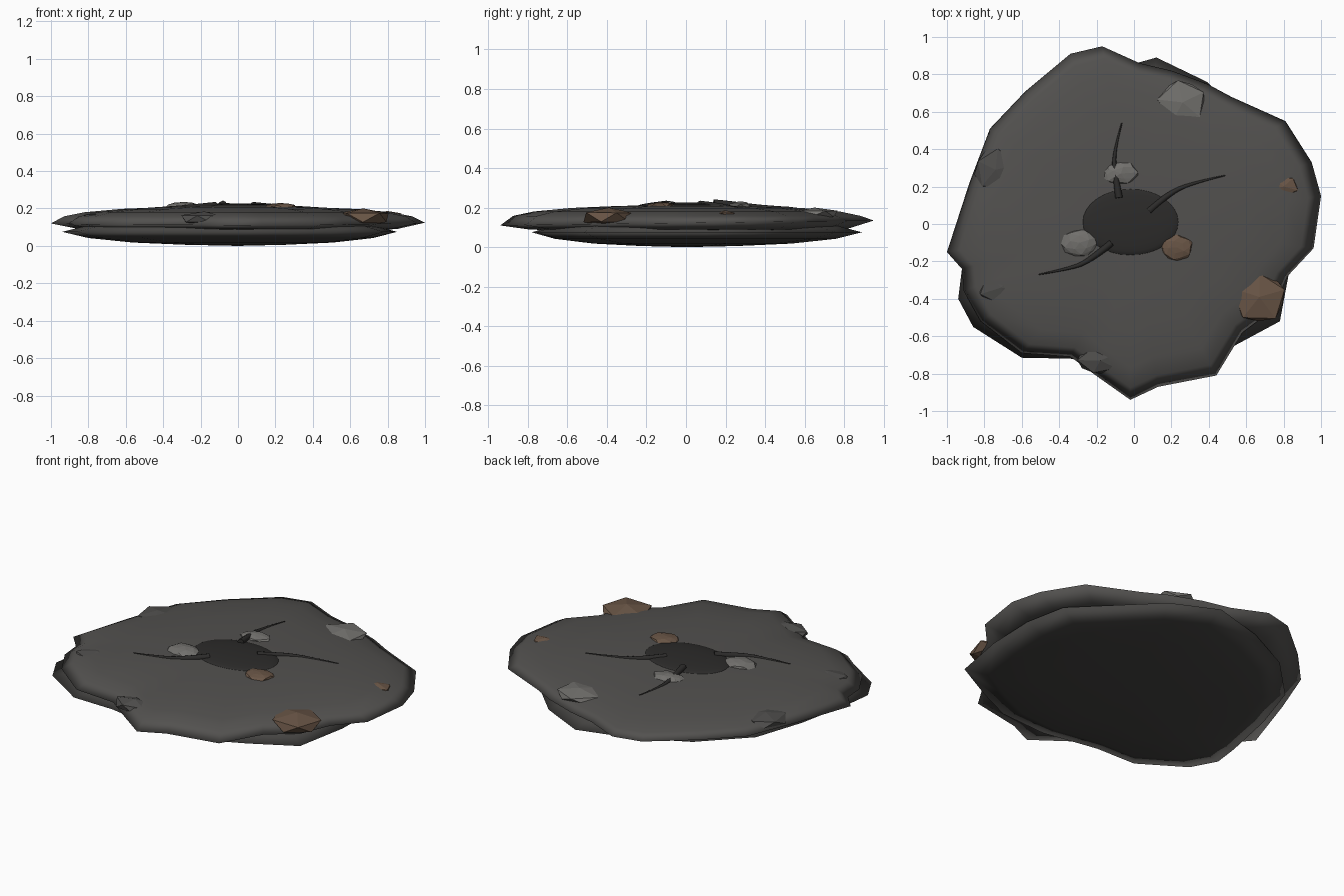
import bpy, bmesh, math, random
from mathutils import Vector

if "Cube" in bpy.data.objects:
    bpy.data.objects.remove(bpy.data.objects["Cube"])

random.seed(4)


def material(name, c):
    m = bpy.data.materials.new(name)
    m.diffuse_color = (*c, 1)
    m.use_nodes = True
    m.node_tree.nodes["Principled BSDF"].inputs["Base Color"].default_value = m.diffuse_color
    return m


SLAB = material("slab_grey", (0.085, 0.082, 0.078))
BASE = material("base_grey", (0.06, 0.058, 0.055))
SCORCH = material("scorch", (0.025, 0.024, 0.023))
LIGHT = material("stone_light", (0.17, 0.165, 0.155))
DARK = material("stone_dark", (0.075, 0.073, 0.07))
BROWN = material("stone_brown", (0.14, 0.09, 0.06))


def finish(bm, name, mat, smooth):
    bmesh.ops.recalc_face_normals(bm, faces=bm.faces)
    for f in bm.faces:
        f.smooth = smooth
    me = bpy.data.meshes.new(name)
    bm.to_mesh(me)
    bm.free()
    ob = bpy.data.objects.new(name, me)
    bpy.context.collection.objects.link(ob)
    me.materials.append(mat)
    return ob


def slab(name, outline, edge_z, top, under, mat):
    """Domed slab: outline scaled into rings (scale, z) above and below the rim."""
    bm = bmesh.new()
    rings = []
    for s, z in top[1:] + [(1, None)] + under[:-1]:
        rings.append([bm.verts.new((x * s, y * s, edge_z(x, y) if z is None else z))
                      for x, y in outline])
    n = len(outline)
    for a, b in zip(rings, rings[1:]):
        for i in range(n):
            j = (i + 1) % n
            bm.faces.new((a[i], a[j], b[j], b[i]))
    for ring, z in ((rings[0], top[0][1]), (rings[-1], under[-1][1])):
        c = bm.verts.new((0, 0, z))
        for i in range(n):
            bm.faces.new((c, ring[i], ring[(i + 1) % n]))
    return finish(bm, name, mat, True)


# Upper slab with ragged rim
upper = [(1, .15), (.96, -.13), (.82, -.28), (.74, -.46), (.58, -.58), (.44, -.81),
         (.13, -.87), (-.02, -.94), (-.19, -.82), (-.34, -.71), (-.6, -.69), (-.82, -.52),
         (-.91, -.36), (-.92, -.24), (-1, -.15), (-.88, .22), (-.77, .51), (-.58, .71),
         (-.34, .91), (-.17, .95), (.03, .86), (.2, .82), (.39, .75), (.52, .68),
         (.81, .55), (.95, .33)]
slab("upper_slab", upper, lambda x, y: 0.122 + 0.013 * y,
     [(0, .212), (.35, .209), (.62, .198), (.82, .18), (.93, .158)],
     [(.85, .09), (.5, .075), (0, .07)], SLAB)

# Lower slab peeking out underneath
lower = [(.85, .1), (.84, -.2), (.78, -.52), (.52, -.66), (.3, -.76), (0, -.78),
         (-.34, -.72), (-.6, -.715), (-.86, -.55), (-.94, -.4), (-.92, -.24), (-.85, .1),
         (-.75, .4), (-.5, .65), (-.2, .8), (.12, .89), (.39, .76), (.65, .5), (.8, .35)]
slab("lower_slab", lower, lambda x, y: 0.075,
     [(0, .15), (.5, .14), (.85, .11)],
     [(.85, .042), (.6, .018), (.3, .006), (0, 0)], BASE)

# Scorched centre disc
bm = bmesh.new()
bmesh.ops.create_uvsphere(bm, u_segments=32, v_segments=12, radius=1)
for v in bm.verts:
    v.co = Vector((-.018 + v.co.x * .26, .01 + v.co.y * .18, .207 + v.co.z * .02))
finish(bm, "centre_disc", SCORCH, True)


# Tapered curved cracks radiating from the disc
def crack(name, pts):
    cu = bpy.data.curves.new(name, 'CURVE')
    cu.dimensions = '3D'
    cu.bevel_depth = 0.02
    cu.bevel_resolution = 2
    cu.use_fill_caps = True
    sp = cu.splines.new('NURBS')
    sp.points.add(len(pts) - 1)
    sp.use_endpoint_u = True
    sp.order_u = 3
    for i, (p, q) in enumerate(zip(sp.points, pts)):
        p.co = (*q, 1)
        p.radius = 1 - 0.85 * i / (len(pts) - 1)
    cu.materials.append(SCORCH)
    bpy.context.collection.objects.link(bpy.data.objects.new(name, cu))


crack("crack_back", [(-.08, .14, .222), (-.1, .26, .215), (-.11, .38, .204), (-.065, .54, .2)])
crack("crack_right", [(.08, .07, .215), (.18, .16, .21), (.31, .22, .205), (.49, .26, .2)])
crack("crack_left", [(-.12, -.1, .215), (-.24, -.2, .208), (-.35, -.24, .204), (-.51, -.27, .199)])


# Faceted stones
def stone(name, loc, size, mat, turn, sub=1):
    bm = bmesh.new()
    bmesh.ops.create_icosphere(bm, subdivisions=sub, radius=1)
    c, s = math.cos(turn), math.sin(turn)
    for v in bm.verts:
        x, y, z = v.co * random.uniform(.92, 1.1)
        v.co = (loc[0] + (x * c - y * s) * size[0],
                loc[1] + (x * s + y * c) * size[1], loc[2] + z * size[2])
    finish(bm, name, mat, False)


stones = [
    ("rim_stone_brown", (.67, -.39, .15), (.155, .145, .052), BROWN, .3, 1),
    ("rim_stone_small", (.8, .2, .163), (.085, .06, .022), BROWN, .9, 1),
    ("rim_stone_back", (.26, .65, .168), (.14, .125, .033), LIGHT, .5, 1),
    ("rim_stone_left", (-.74, .29, .15), (.12, .13, .035), DARK, .2, 1),
    ("rim_stone_front_left", (-.71, -.34, .152), (.135, .11, .034), DARK, 1.0, 1),
    ("rim_stone_front", (-.18, -.73, .145), (.13, .08, .04), DARK, .6, 1),
    ("inner_stone_back", (-.07, .27, .207), (.095, .06, .023), LIGHT, .1, 2),
    ("inner_stone_left", (-.29, -.1, .207), (.095, .072, .026), LIGHT, .4, 2),
    ("inner_stone_brown", (.23, -.125, .206), (.082, .068, .024), BROWN, .7, 2),
]
for args in stones:
    stone(*args)
